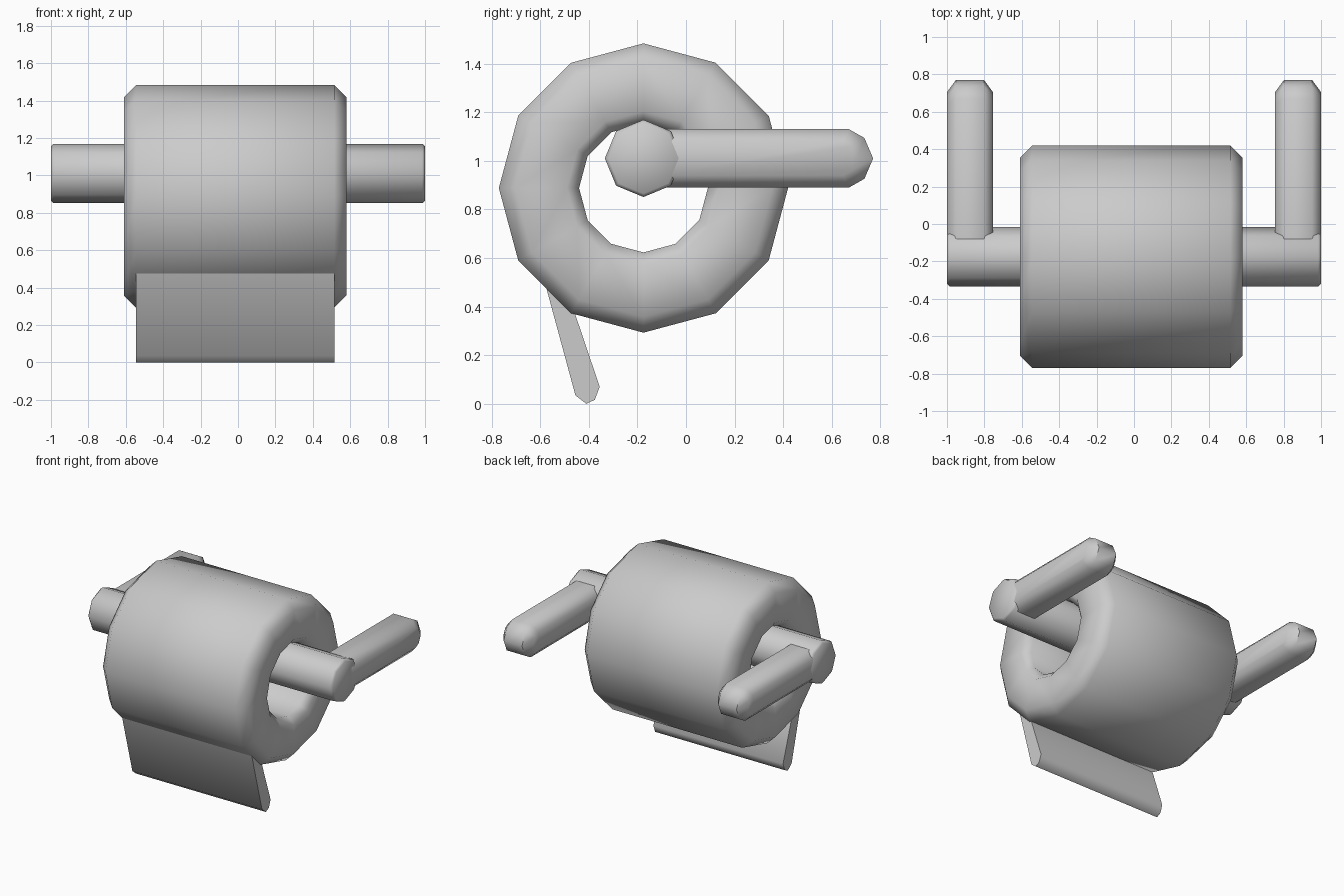
import bpy, bmesh, math

cube = bpy.data.objects.get("Cube")
if cube:
    bpy.data.objects.remove(cube)

grey = bpy.data.materials.new("plain_grey")
grey.use_nodes = True
GREY = (0.6, 0.6, 0.6, 1)
grey.diffuse_color = GREY
grey.node_tree.nodes["Principled BSDF"].inputs["Base Color"].default_value = GREY


def loft(name, rings, closed=False, smooth=50):
    """Bridge equal-length rings of points, capping both ends unless closed."""
    bm = bmesh.new()
    loops = [[bm.verts.new(p) for p in ring] for ring in rings]
    n = len(loops[0])
    pairs = list(zip(loops, loops[1:]))
    if closed:
        pairs.append((loops[-1], loops[0]))
    else:
        bm.faces.new(loops[0])
        bm.faces.new(loops[-1])
    for a, b in pairs:
        for i in range(n):
            j = (i + 1) % n
            bm.faces.new((a[i], a[j], b[j], b[i]))
    bmesh.ops.recalc_face_normals(bm, faces=bm.faces)
    mesh = bpy.data.meshes.new(name)
    bm.to_mesh(mesh)
    bm.free()
    mesh.materials.append(grey)
    obj = bpy.data.objects.new(name, mesh)
    bpy.context.collection.objects.link(obj)
    bpy.ops.object.select_all(action='DESELECT')
    obj.select_set(True)
    bpy.context.view_layer.objects.active = obj
    bpy.ops.object.shade_smooth_by_angle(angle=math.radians(smooth))
    return obj


def ring(x, r, sides, y, z):
    """Regular polygon across x with a corner at the top."""
    return [(x, y + r * math.sin(math.tau * i / sides),
             z + r * math.cos(math.tau * i / sides)) for i in range(sides)]


AXIS_Y, ROD_Z, MID = -0.175, 1.01, -0.015

# Paper roll: chamfered twelve-sided tube
R, HOLE, HALF = 0.595, 0.265, 0.595
section = [(-HALF + 0.065, R), (HALF - 0.065, R), (HALF, R - 0.065), (HALF, HOLE + 0.05),
           (HALF - 0.05, HOLE), (0.05 - HALF, HOLE), (-HALF, HOLE + 0.05), (-HALF, R - 0.065)]
loft("paper_roll", [ring(MID + x, r, 12, AXIS_Y, 0.888) for x, r in section], closed=True)

# Rod through the roll
loft("rod", [ring(x, r, 8, AXIS_Y, ROD_Z)
             for x, r in ((-1, 0.145), (-0.985, 0.159), (0.985, 0.159), (1, 0.145))])


# Wall arms: rounded bars with chamfered sides
def arm_outline(x, h, tip):
    half = [(-0.1, h), (tip - 0.83 * h, h), (tip - 0.3 * h, 0.7 * h), (tip, 0)]
    pts = half + [(y, -z) for y, z in reversed(half[:-1])]
    return [(x, y, ROD_Z + z) for y, z in pts]


for side, name in ((-1, "right_arm"), (1, "left_arm")):
    loft(name, [arm_outline(side * 0.877 + dx, h, tip) for dx, h, tip in
                ((-0.123, 0.07, 0.705), (-0.075, 0.12, 0.77),
                 (0.075, 0.12, 0.77), (0.123, 0.07, 0.705))])

# Hanging sheet with a rounded lower edge
sheet = [(-0.6, 0.57), (-0.455, 0.035), (-0.41, 0.0), (-0.375, 0.017),
         (-0.355, 0.07), (-0.49, 0.47)]
loft("hanging_sheet", [[(MID + x, y, z) for y, z in sheet] for x in (-0.53, 0.53)])
